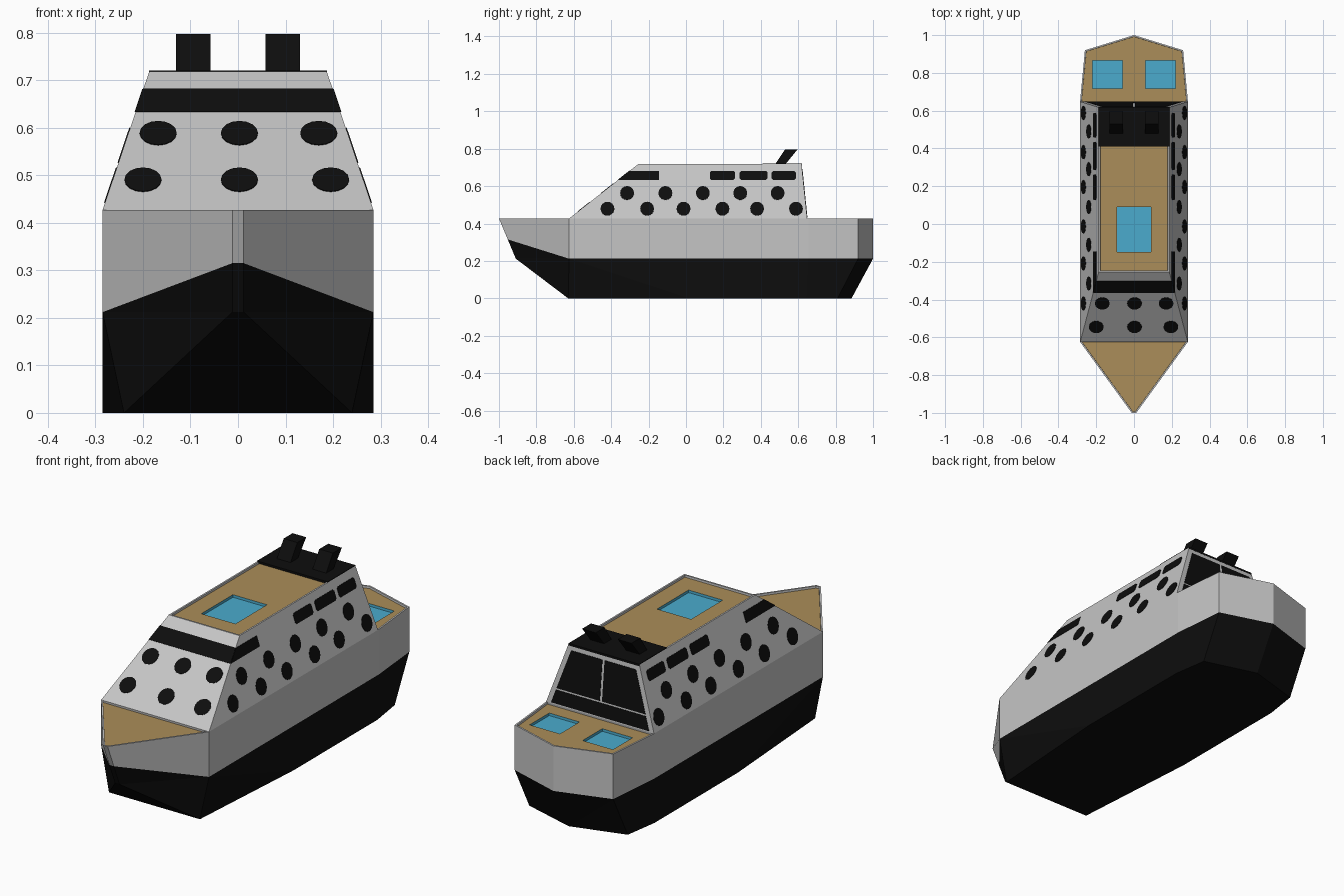
import bpy, bmesh, math
from mathutils import Matrix, Vector

if "Cube" in bpy.data.objects:
    bpy.data.objects.remove(bpy.data.objects["Cube"])

def material(name, rgb):
    m = bpy.data.materials.new(name)
    m.diffuse_color = (*rgb, 1)
    m.use_nodes = True
    m.node_tree.nodes["Principled BSDF"].inputs["Base Color"].default_value = m.diffuse_color
    return m

MATS = [material("light_grey", (0.56, 0.56, 0.56)), material("black", (0.004, 0.004, 0.004)),
        material("deck_wood", (0.41, 0.27, 0.10)), material("pool_blue", (0.07, 0.41, 0.61))]
GREY, BLACK, WOOD, BLUE = range(4)

def finish(bm, name):
    bmesh.ops.recalc_face_normals(bm, faces=bm.faces[:])
    me = bpy.data.meshes.new(name)
    bm.to_mesh(me)
    bm.free()
    ob = bpy.data.objects.new(name, me)
    for m in MATS:
        me.materials.append(m)
    bpy.context.collection.objects.link(ob)
    return ob

def loft(bm, rings, mat):
    """Closed solid through rings of equal point count."""
    vs = [[bm.verts.new(p) for p in r] for r in rings]
    faces = [bm.faces.new(vs[0]), bm.faces.new(vs[-1])]
    for a, b in zip(vs, vs[1:]):
        for i in range(len(a)):
            j = (i + 1) % len(a)
            faces.append(bm.faces.new((a[i], a[j], b[j], b[i])))
    for f in faces:
        f.material_index = mat

def sink(bm, faces, depth):
    bmesh.ops.inset_region(bm, faces=faces, thickness=0.0005, use_even_offset=True)
    for v in {v for f in faces for v in f.verts}:
        v.co.z -= depth

def lay_deck(bm, z, pools):
    """Turn the flat top at height z into a rimmed wooden deck with sunken pools."""
    bmesh.ops.recalc_face_normals(bm, faces=bm.faces[:])
    top = [f for f in bm.faces if all(abs(v.co.z - z) < 1e-4 for v in f.verts)]
    bmesh.ops.inset_region(bm, faces=top, thickness=0.008, use_even_offset=True)
    sink(bm, top, 0.010)
    for f in top:
        f.material_index = WOOD
    for x0, x1, y0, y1 in pools:
        for co, no in (((x0, 0, 0), (1, 0, 0)), ((x1, 0, 0), (1, 0, 0)),
                       ((0, y0, 0), (0, 1, 0)), ((0, y1, 0), (0, 1, 0))):
            fs = [f for f in bm.faces if f.material_index == WOOD]
            geom = fs + list({e for f in fs for e in f.edges}) + list({v for f in fs for v in f.verts})
            bmesh.ops.bisect_plane(bm, geom=geom, dist=1e-5, plane_co=co, plane_no=no)
    for x0, x1, y0, y1 in pools:
        water = []
        for f in bm.faces:
            c = f.calc_center_median()
            if f.material_index == WOOD and x0 < c.x < x1 and y0 < c.y < y1:
                water.append(f)
        for f in water:
            f.material_index = BLUE
        sink(bm, water, 0.012)

# Hull: starboard half from bow to stern, then mirrored
DECK = 0.427
plan = [(0, -1), (.012, -1), (.285, -.625), (.285, .015), (.285, .655), (.26, .92), (0, 1)]
keel = [(0, -.63), (.012, -.63), (.24, -.63), (.285, .015), (.285, .645), (.26, .81), (0, .885)]

def hull_ring(bow_y, bow_z, z):
    return [(x, bow_y, bow_z) if i < 2 else (x, y, z) for i, (x, y) in enumerate(plan)]

rings = [hull_ring(-1, DECK, DECK), hull_ring(-.953, .315, .212), hull_ring(-.91, .212, .212),
         [(x, y, 0) for x, y in keel]]
bm = bmesh.new()
vs = [[bm.verts.new(p) for p in r] for r in rings]
bm.faces.new(vs[0])
bm.faces.new(vs[-1]).material_index = BLACK
for band, (a, b) in enumerate(zip(vs, vs[1:])):
    for i in range(len(a) - 1):
        if band == 1 and i > 1:      # paint line meets the chine here
            continue
        if band == 2:
            new = [(a[i], a[i + 1], b[i + 1]), (a[i], b[i + 1], b[i])]
        else:
            new = [(a[i], a[i + 1], b[i + 1], b[i])]
        for f in new:
            bm.faces.new(f).material_index = GREY if band == 0 else BLACK
bmesh.ops.remove_doubles(bm, verts=bm.verts[:], dist=1e-4)
bmesh.ops.mirror(bm, geom=bm.verts[:] + bm.edges[:] + bm.faces[:], matrix=Matrix.Identity(4),
                 merge_dist=1e-4, axis='X')
bmesh.ops.remove_doubles(bm, verts=bm.verts[:], dist=1e-4)
lay_deck(bm, DECK, [(.06, .22, .717, .865), (-.22, -.06, .717, .865)])
finish(bm, "hull")

# Cabin: tapered block with a wooden roof deck and pool
ROOF = 0.718

def half_w(z): return .285 - (z - DECK) * .098 / (ROOF - DECK)
def front_y(z): return -.625 + (z - DECK) * .37 / (ROOF - DECK)
def rear_y(z): return .648 - (z - DECK) * .03 / (ROOF - DECK)

def box_ring(w, y0, y1, z):
    return [(-w, y0, z), (w, y0, z), (w, y1, z), (-w, y1, z)]

bm = bmesh.new()
loft(bm, [box_ring(.275, -.623, .645, .405)] +
     [box_ring(half_w(z), front_y(z), rear_y(z), z) for z in (DECK, ROOF)], GREY)
lay_deck(bm, ROOF, [(-.09, .09, -.148, .09)])
finish(bm, "cabin")

# Black aft part of the roof
bm = bmesh.new()
loft(bm, [box_ring(.187, .41, .619, z) for z in (.711, .721)], BLACK)
finish(bm, "aft_roof")

# Two raked funnels
bm = bmesh.new()
for s in (-1, 1):
    loft(bm, [[(s * x, y, z) for x, y in ((.058, y0), (.13, y0), (.13, y1), (.058, y1))]
              for y0, y1, z in ((.475, .53, .715), (.53, .597, .797))], BLACK)
finish(bm, "funnels")

# Windows: thin plates projected onto the sloping cabin walls
def plates(name, polys, place, normal):
    bm = bmesh.new()
    n = Vector(normal).normalized() * .002
    for poly in polys:
        pts = [Vector(place(u, z)) for u, z in poly]
        loft(bm, [[p - n for p in pts], [p + n for p in pts]], BLACK)
    return finish(bm, name)

def ellipse(u, z, ru, rz, n=16):
    return [(u + ru * math.cos(t * math.tau / n), z + rz * math.sin(t * math.tau / n)) for t in range(n)]

def pane(u0, u1, z0, z1, c=.008):
    return [(u0 + c, z0), (u1 - c, z0), (u1, z0 + c), (u1, z1 - c),
            (u1 - c, z1), (u0 + c, z1), (u0, z1 - c), (u0, z0 + c)]

ZB, ZT = .633, .681
side = [ellipse(y, .563, .037, .037) for y in (-.315, -.11, .09, .29, .49)]
side += [ellipse(y, .479, .037, .037) for y in (-.42, -.208, -.013, .195, .38, .588)]
side += [pane(y0, y1, ZB, ZT) for y0, y1 in ((.127, .262), (.287, .435), (.458, .587))]
side.append([(front_y(ZB), ZB), (-.145, ZB), (-.145, ZT), (front_y(ZT), ZT)])
ob = plates("side_windows", side, lambda y, z: (half_w(z), y, z), (.291, 0, .098))
ob.modifiers.new("both_sides", 'MIRROR')

front = [ellipse(x, .588, .039, .025) for x in (-.168, .003, .17)]
front += [ellipse(x, .49, .039, .025) for x in (-.2, .003, .195)]
front.append([(-half_w(ZB), ZB), (half_w(ZB), ZB), (half_w(ZT), ZT), (-half_w(ZT), ZT)])
plates("front_windows", front, lambda x, z: (x, front_y(z), z), (0, -.291, .37))

def edge(z): return half_w(z) - .025

rear = [[(s * .006, .503), (s * edge(.503), .503), (s * edge(.692), .692), (s * .006, .692)] for s in (-1, 1)]
rear.append([(-edge(.432), .432), (edge(.432), .432), (edge(.495), .495), (-edge(.495), .495)])
plates("rear_windows", rear, lambda x, z: (x, rear_y(z), z), (0, .291, .03))
